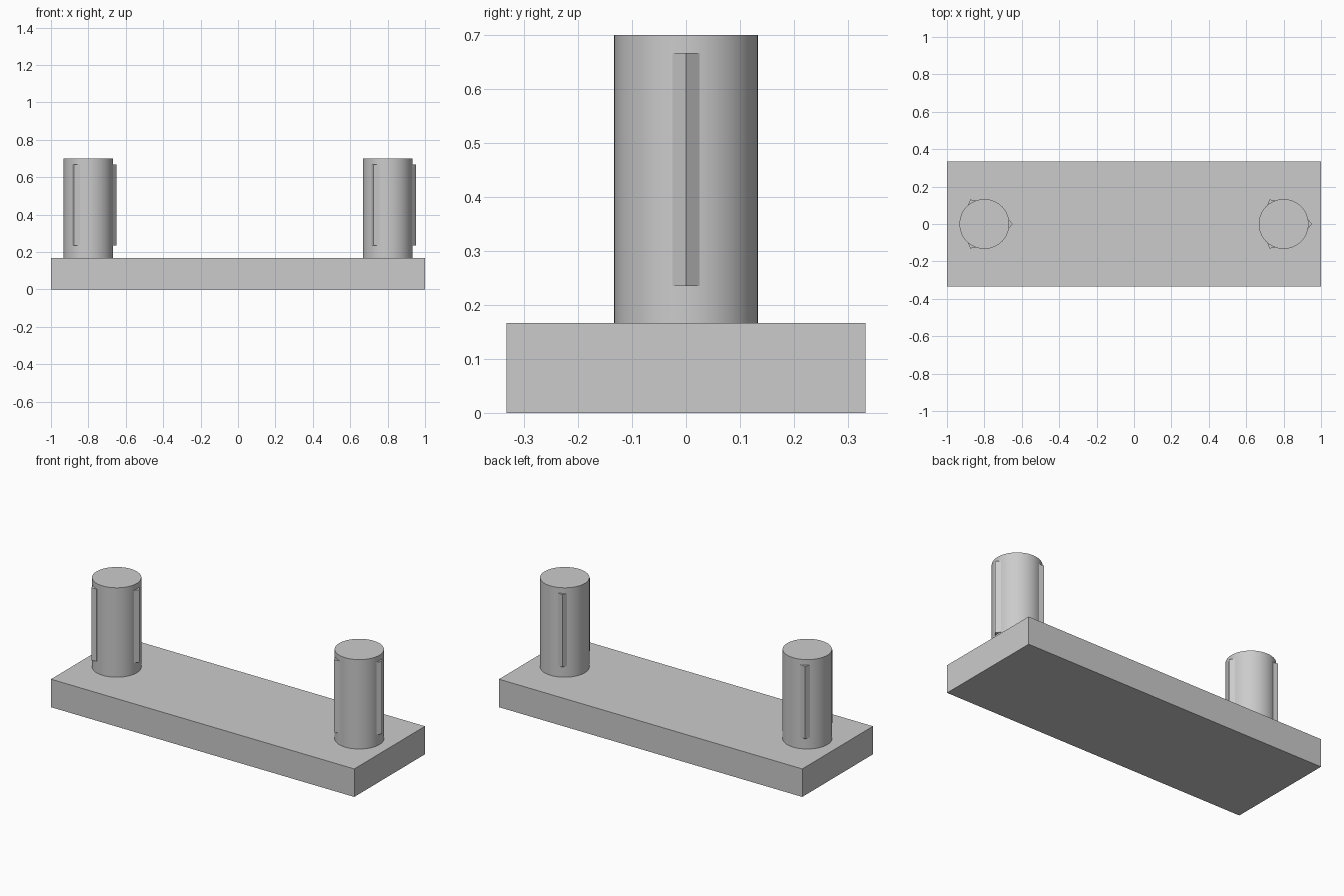
import bpy
import bmesh
from math import cos, sin, pi, radians
from mathutils import Matrix, Vector

cube = bpy.data.objects.get("Cube")
if cube:
    bpy.data.objects.remove(cube, do_unlink=True)

# Single flat colour
grey = bpy.data.materials.new("light grey")
grey.use_nodes = True
colour = (0.6, 0.6, 0.6, 1)
grey.diffuse_color = colour
grey.node_tree.nodes["Principled BSDF"].inputs["Base Color"].default_value = colour

BASE_TOP, PIN_TOP = 0.167, 0.7
PIN_X, PIN_R = 0.8, 0.133
RIDGE_LOW, RIDGE_HIGH = 0.235, 0.667


def prism(name, outline, low, high, smooth=False):
    """Extrude a flat outline upward from low to high."""
    bm = bmesh.new()
    bottom = bm.faces.new([bm.verts.new((x, y, low)) for x, y in outline])
    top = bmesh.ops.extrude_face_region(bm, geom=[bottom])["geom"]
    bmesh.ops.translate(bm, vec=(0, 0, high - low),
                        verts=[v for v in top if isinstance(v, bmesh.types.BMVert)])
    bmesh.ops.recalc_face_normals(bm, faces=bm.faces)
    mesh = bpy.data.meshes.new(name)
    bm.to_mesh(mesh)
    bm.free()
    mesh.materials.append(grey)
    obj = bpy.data.objects.new(name, mesh)
    bpy.context.collection.objects.link(obj)
    if smooth:
        bpy.ops.object.select_all(action="DESELECT")
        obj.select_set(True)
        bpy.context.view_layer.objects.active = obj
        bpy.ops.object.shade_smooth_by_angle(angle=radians(30))
    return obj


# Base plate
prism("base_plate", [(-1, -0.333), (1, -0.333), (1, 0.333), (-1, 0.333)], 0, BASE_TOP)

# Round pins, each with three pointed grip ridges
circle = [(cos(2 * pi * i / 64) * PIN_R, sin(2 * pi * i / 64) * PIN_R) for i in range(64)]
ridge = [(0.12, -0.025), (0.131, -0.025), (0.151, 0), (0.131, 0.025), (0.12, 0.025)]

for side, x in (("right", -PIN_X), ("left", PIN_X)):
    prism(f"{side}_pin", [(x + px, py) for px, py in circle], BASE_TOP, PIN_TOP, smooth=True)
    for n in range(3):
        turn = Matrix.Rotation(n * 2 * pi / 3, 2)
        points = [turn @ Vector(p) + Vector((x, 0)) for p in ridge]
        prism(f"{side}_pin_ridge_{n + 1}", points, RIDGE_LOW, RIDGE_HIGH)
